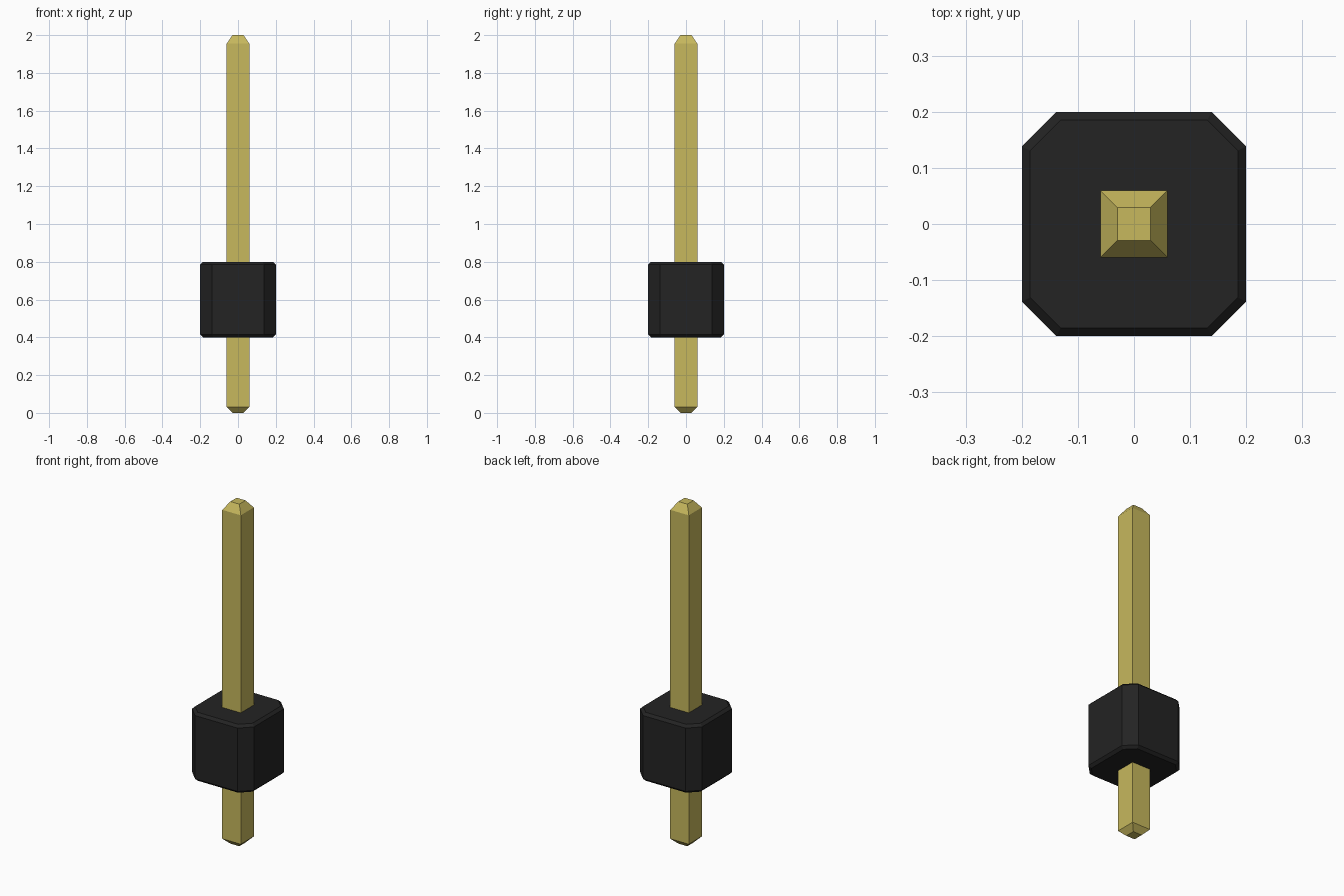
import bpy, bmesh

if "Cube" in bpy.data.objects:
    bpy.data.objects.remove(bpy.data.objects["Cube"])


def material(name, rgb):
    m = bpy.data.materials.new(name)
    m.diffuse_color = (*rgb, 1)
    m.use_nodes = True
    m.node_tree.nodes["Principled BSDF"].inputs["Base Color"].default_value = m.diffuse_color
    return m


def square(h):
    return [(-h, -h), (h, -h), (h, h), (-h, h)]


def octagon(h, c):
    # square of half-width h whose corners are cut where the sides reach c
    return [(-c, -h), (c, -h), (h, -c), (h, c), (c, h), (-c, h), (-h, c), (-h, -c)]


def loft(name, sections, mat):
    # closed solid through a stack of (z, outline) sections
    bm = bmesh.new()
    rings = [[bm.verts.new((x, y, z)) for x, y in pts] for z, pts in sections]
    bm.faces.new(rings[0][::-1])
    bm.faces.new(rings[-1])
    for a, b in zip(rings, rings[1:]):
        n = len(a)
        for i in range(n):
            j = (i + 1) % n
            bm.faces.new((a[i], a[j], b[j], b[i]))
    bmesh.ops.recalc_face_normals(bm, faces=bm.faces)
    mesh = bpy.data.meshes.new(name)
    bm.to_mesh(mesh)
    bm.free()
    mesh.materials.append(mat)
    ob = bpy.data.objects.new(name, mesh)
    bpy.context.collection.objects.link(ob)
    return ob


gold = material("gold metal", (0.57, 0.48, 0.11))
black = material("black plastic", (0.017, 0.017, 0.017))

# Square metal pin with tapered tips
loft("pin", [(0, square(0.029)), (0.032, square(0.06)),
             (1.955, square(0.06)), (2.0, square(0.029))], gold)

# Chamfered eight-sided plastic housing
outer, inner = octagon(0.2, 0.138), octagon(0.185, 0.131)
loft("housing", [(0.4, inner), (0.415, outer), (0.785, outer), (0.8, inner)], black)
